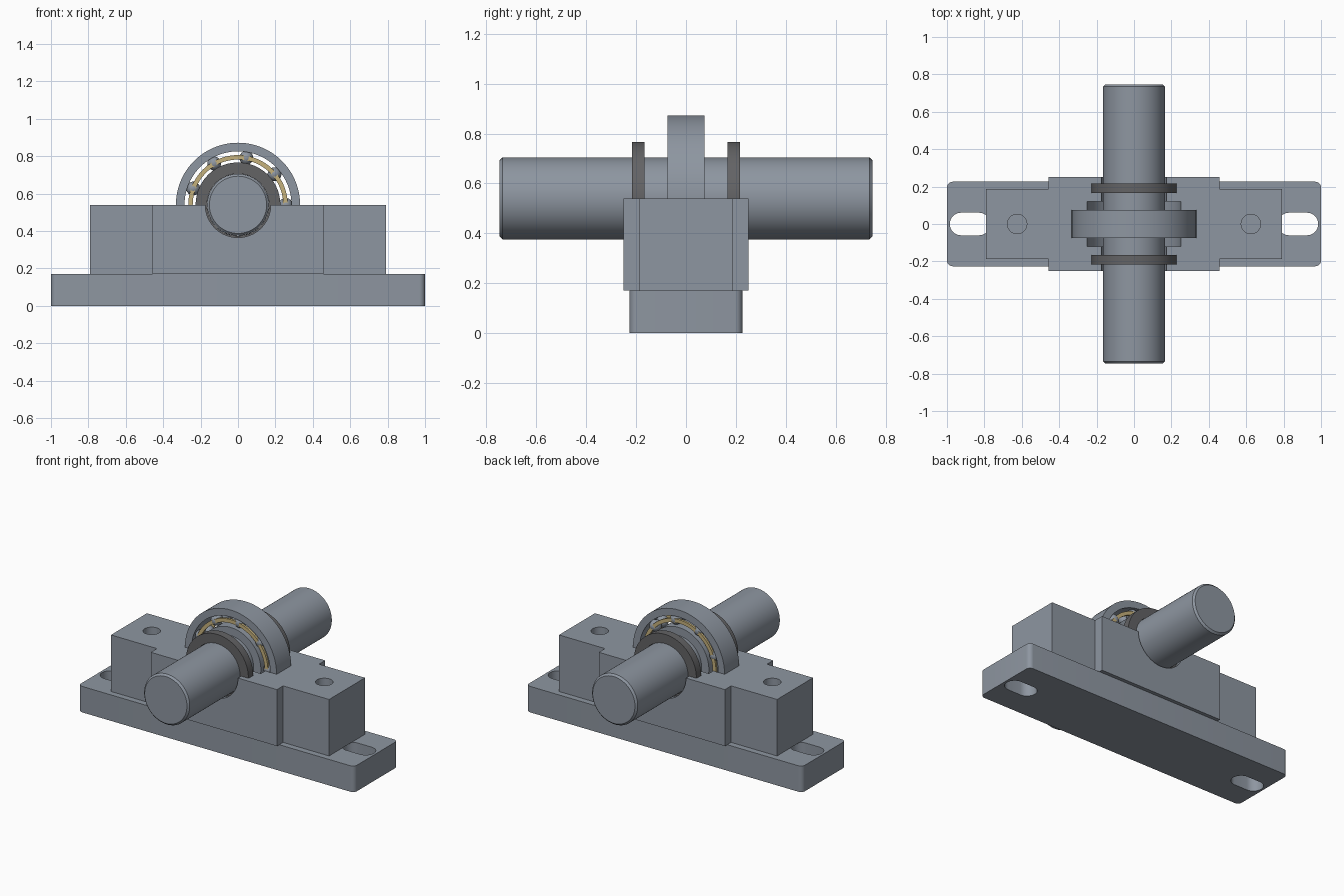
import bpy, bmesh, math
from mathutils import Matrix, Vector

if "Cube" in bpy.data.objects:
    bpy.data.objects.remove(bpy.data.objects["Cube"])

AXIS_Z = 0.54   # height of the shaft centre line


def material(name, rgb):
    m = bpy.data.materials.new(name)
    m.diffuse_color = (*rgb, 1)
    m.use_nodes = True
    m.node_tree.nodes["Principled BSDF"].inputs["Base Color"].default_value = m.diffuse_color
    return m


steel = material("steel grey", (0.27, 0.305, 0.355))
seal_mat = material("dark seal grey", (0.125, 0.125, 0.13))
brass = material("brass", (0.56, 0.44, 0.2))


def make_object(name, bm, mat, smooth=True):
    bmesh.ops.recalc_face_normals(bm, faces=bm.faces)
    me = bpy.data.meshes.new(name)
    bm.to_mesh(me)
    bm.free()
    if mat:
        me.materials.append(mat)
    ob = bpy.data.objects.new(name, me)
    bpy.context.collection.objects.link(ob)
    if smooth:
        shade(ob)
    return ob


def shade(ob):
    bpy.ops.object.select_all(action='DESELECT')
    bpy.context.view_layer.objects.active = ob
    ob.select_set(True)
    bpy.ops.object.shade_smooth_by_angle(angle=math.radians(30))


def prism(name, outline, z0, z1, mat):
    """Extrude a flat outline upwards."""
    bm = bmesh.new()
    face = bm.faces.new([bm.verts.new((x, y, z0)) for x, y in outline])
    new = bmesh.ops.extrude_face_region(bm, geom=[face])["geom"]
    bmesh.ops.translate(bm, vec=(0, 0, z1 - z0),
                        verts=[v for v in new if isinstance(v, bmesh.types.BMVert)])
    return make_object(name, bm, mat)


def lathe(name, profile, mat, closed=False, steps=96):
    """Turn (radius, y) points about the shaft axis."""
    bm = bmesh.new()
    rings = []
    for r, y in profile:
        rings.append([bm.verts.new((r * math.cos(2 * math.pi * i / steps), y,
                                    AXIS_Z + r * math.sin(2 * math.pi * i / steps)))
                      for i in range(steps)])
    pairs = list(zip(rings, rings[1:]))
    if closed:
        pairs.append((rings[-1], rings[0]))
    for a, b in pairs:
        for i in range(steps):
            j = (i + 1) % steps
            bm.faces.new((a[i], a[j], b[j], b[i]))
    if not closed:
        bm.faces.new(rings[0])
        bm.faces.new(rings[-1])
    return make_object(name, bm, mat)


def ring(name, r0, r1, y0, y1, mat):
    return lathe(name, [(r0, y0), (r1, y0), (r1, y1), (r0, y1)], mat, closed=True)


def rounded(cx, hx, hy, r, n=8):
    """Rounded rectangle outline centred on (cx, 0)."""
    pts = []
    for q, (sx, sy) in enumerate([(1, 1), (-1, 1), (-1, -1), (1, -1)]):
        for k in range(n + 1):
            a = math.pi / 2 * (q + k / n)
            pts.append((cx + sx * (hx - r) + r * math.cos(a), sy * (hy - r) + r * math.sin(a)))
    return pts


def cut(ob, cutters):
    for c in cutters:
        mod = ob.modifiers.new("cut", 'BOOLEAN')
        mod.object = c
        mod.operation = 'DIFFERENCE'
        mod.solver = 'EXACT'
        bpy.context.view_layer.objects.active = ob
        bpy.ops.object.modifier_apply(modifier=mod.name)
    for c in cutters:
        bpy.data.objects.remove(c)
    shade(ob)


# Base plate with a mounting slot at each end
base = prism("base_plate", rounded(0, 1.0, 0.226, 0.03), 0, 0.17, steel)
cut(base, [prism("slot_cutter", rounded(s * 0.877, 0.108, 0.0605, 0.06), -0.1, 0.3, None)
           for s in (-1, 1)])

# Lower housing: wide middle, narrower ends, bolt holes and stepped half bore
quarter = [(0.79, 0.186), (0.457, 0.186), (0.457, 0.25)]
half = quarter + [(-x, y) for x, y in reversed(quarter)]
outline = half + [(x, -y) for x, y in reversed(half)]
housing = prism("lower_housing", outline, 0.17, AXIS_Z, steel)
front = [(0.175, 0.3), (0.175, 0.217), (0.228, 0.217), (0.228, 0.165), (0.175, 0.165),
         (0.175, 0.12), (0.25, 0.12), (0.25, 0.075), (0.333, 0.075)]
bore = [(r, -y) for r, y in front] + list(reversed(front))
holes = [prism("bolt_hole_cutter", rounded(s * 0.625, 0.0521, 0.0521, 0.052), 0.1, 0.7, None)
         for s in (-1, 1)]
cut(housing, [lathe("bore_cutter", bore, None)] + holes)

# Shaft with chamfered ends
lathe("shaft", [(0.153, -0.747), (0.165, -0.735), (0.165, 0.735), (0.153, 0.747)], steel)

# Seal ring on each side
for label, s in (("front", -1), ("rear", 1)):
    ring(label + "_seal", 0.166, 0.2265, s * 0.166, s * 0.216, seal_mat)

# Bearing races; the outer one has a hollow spherical track
ring("inner_race", 0.1655, 0.218, -0.075, 0.075, steel)
track = [(0.286 + 0.008 * (1 - (y / 0.075) ** 2), y)
         for y in [0.075 - 0.0125 * i for i in range(13)]]
lathe("outer_race", [(0.332, -0.075), (0.332, 0.075)] + track, steel, closed=True)

# Balls and the brass cage hoops on both sides of them
BALLS, PITCH = 9, 0.255
bm = bmesh.new()
for row in (-1, 1):
    for i in range(BALLS):
        a = 2 * math.pi * i / BALLS + math.radians(0)
        pos = Vector((PITCH * math.cos(a), row * 0.036, AXIS_Z + PITCH * math.sin(a)))
        bmesh.ops.create_uvsphere(bm, u_segments=20, v_segments=12, radius=0.037,
                                  matrix=Matrix.Translation(pos))
make_object("balls", bm, steel)
for label, s in (("front", -1), ("rear", 1)):
    ring(label + "_cage", 0.242, 0.266, s * 0.055, s * 0.07, brass)
